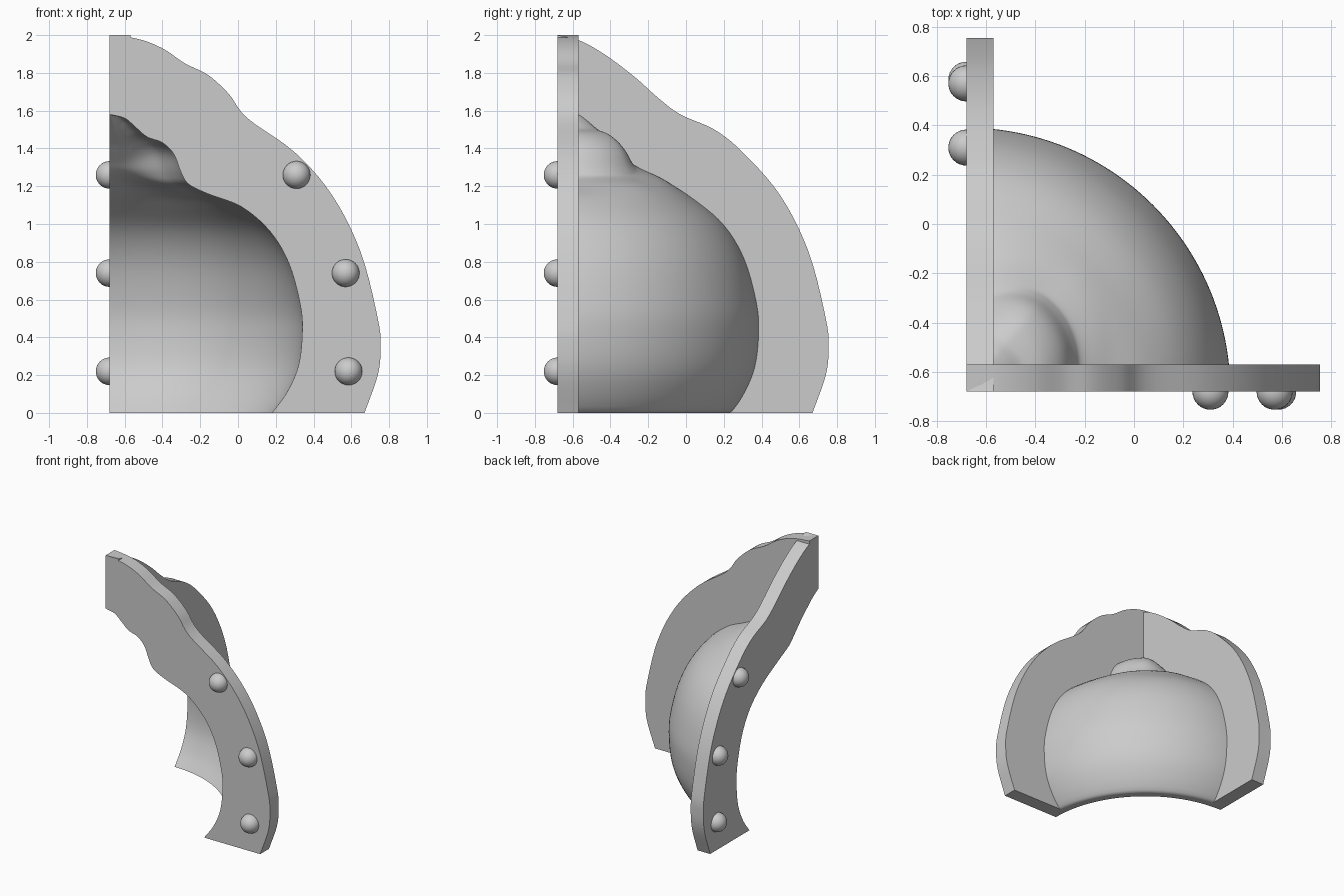
import bpy, bmesh, math
from mathutils import Vector

default_cube = bpy.data.objects.get("Cube")
if default_cube:
    bpy.data.objects.remove(default_cube, do_unlink=True)

CORNER = -0.68      # x and y of the vertical axis where the two flanges meet
PLATE = 0.11        # flange thickness
WALL = 0.05         # shell thickness
STUD = 0.073        # stud radius

# Profiles as (distance from the axis, height)
BELLY = [(.7, 1.09), (.85, .96), (.95, .79), (1.01, .57), (1.02, .42),
         (1.0, .25), (.94, .11), (.86, 0)]
FRONT_CAVITY = [(0, 1.58), (.08, 1.56), (.14, 1.51), (.2, 1.46), (.28, 1.43),
                (.34, 1.37), (.38, 1.27), (.42, 1.21), (.52, 1.16)] + BELLY
SIDE_CAVITY = [(0, 1.58), (.08, 1.53), (.14, 1.48), (.2, 1.43), (.25, 1.38),
               (.3, 1.33), (.35, 1.28), (.42, 1.24), (.52, 1.19)] + BELLY
RIM = [(.98, 1.38), (1.18, 1.15), (1.33, .85), (1.42, .5), (1.435, .35),
       (1.42, .2), (1.35, 0)]
FRONT_RIM = [(0, 2), (.15, 1.98), (.28, 1.93), (.4, 1.85), (.52, 1.79),
             (.63, 1.69), (.73, 1.56)] + RIM
SIDE_RIM = [(0, 2), (.12, 1.97), (.23, 1.91), (.33, 1.84), (.43, 1.76),
            (.53, 1.67), (.65, 1.58), (.83, 1.5)] + RIM
STUDS = [(.99, 1.26), (1.25, .74), (1.265, .22)]

# Single plain colour
grey = bpy.data.materials.new("plain_grey")
grey.use_nodes = True
colour = (0.6, 0.6, 0.6, 1)
grey.diffuse_color = colour
grey.node_tree.nodes["Principled BSDF"].inputs["Base Color"].default_value = colour


def smooth_path(points, steps=5):
    """Rounded curve passing through every point."""
    pts = [Vector(p) for p in points]
    ext = [2 * pts[0] - pts[1]] + pts + [2 * pts[-1] - pts[-2]]
    path = []
    for a, b, c, d in zip(ext, ext[1:], ext[2:], ext[3:]):
        for k in range(steps):
            t = k / steps
            path.append(b + (c - a) * t / 2
                        + (2 * a - 5 * b + 4 * c - d) * t**2 / 2
                        + (3 * b - a - 3 * c + d) * t**3 / 2)
    return path + [pts[-1]]


def offset(path, distance):
    """Push a profile outward, away from the cavity."""
    result = []
    for i, p in enumerate(path):
        run = path[min(i + 1, len(path) - 1)] - path[max(i - 1, 0)]
        out = Vector((-run.y, run.x)).normalized()
        q = p + out * distance
        result.append(Vector((max(q.x, 0), max(q.y, 0))))
    result[0] = Vector((0, path[0].y + distance))
    result[-1] = Vector((path[-1].x + distance, 0))
    return result


def finish(bm, name):
    bmesh.ops.recalc_face_normals(bm, faces=bm.faces)
    mesh = bpy.data.meshes.new(name)
    bm.to_mesh(mesh)
    bm.free()
    obj = bpy.data.objects.new(name, mesh)
    bpy.context.collection.objects.link(obj)
    mesh.materials.append(grey)
    bpy.ops.object.select_all(action="DESELECT")
    obj.select_set(True)
    bpy.context.view_layer.objects.active = obj
    bpy.ops.object.shade_smooth_by_angle(angle=math.radians(40))
    return obj


def place(r, z, angle):
    return Vector((CORNER + r * math.cos(angle), CORNER + r * math.sin(angle), z))


def flange(name, rim, cavity, angle, depth):
    """Flat plate between the outer rim and the cavity edge."""
    outline = smooth_path(rim) + offset(smooth_path(cavity), WALL / 2)[::-1]
    bm = bmesh.new()
    face = bm.faces.new([bm.verts.new(place(p.x, p.y, angle)) for p in outline])
    extruded = bmesh.ops.extrude_face_region(bm, geom=[face], use_keep_orig=True)
    moved = [g for g in extruded["geom"] if isinstance(g, bmesh.types.BMVert)]
    bmesh.ops.translate(bm, verts=moved, vec=depth)
    finish(bm, name)


def cavity_at(angle):
    """Cavity profile at a given turn: the stalk lump fades toward the side."""
    t = min(max((math.degrees(angle) - 48) / 34, 0), 1)
    fade = t * t * (3 - 2 * t)
    profile = []
    for i, (a, b) in enumerate(zip(FRONT_CAVITY, SIDE_CAVITY)):
        p = Vector(a).lerp(Vector(b), fade)
        if i < 9:
            p.x *= 1 + 0.16 * math.sin(2 * angle)
        profile.append(p)
    return smooth_path(profile)


# Curved quarter shell
bm = bmesh.new()
TURNS = 48
rings = []
for i in range(TURNS + 1):
    angle = math.pi / 2 * i / TURNS
    inner = cavity_at(angle)
    loop = inner + offset(inner, WALL)[::-1]
    rings.append([bm.verts.new(place(p.x, p.y, angle)) for p in loop])
for a, b in zip(rings, rings[1:]):
    for j in range(len(a)):
        k = (j + 1) % len(a)
        bm.faces.new((a[j], a[k], b[k], b[j]))
bm.faces.new(rings[0])
bm.faces.new(rings[-1])
bmesh.ops.remove_doubles(bm, verts=bm.verts, dist=0.0005)
finish(bm, "shell")

# Flanges
flange("front_flange", FRONT_RIM, FRONT_CAVITY, 0, (0, PLATE, 0))
flange("side_flange", SIDE_RIM, SIDE_CAVITY, math.pi / 2, (PLATE, 0, 0))

# Round alignment studs on both outer faces
for side, angle in (("front", 0), ("side", math.pi / 2)):
    for level, (r, z) in zip(("upper", "middle", "lower"), STUDS):
        bm = bmesh.new()
        bmesh.ops.create_uvsphere(bm, u_segments=32, v_segments=16, radius=STUD)
        bmesh.ops.translate(bm, verts=bm.verts, vec=place(r, z, angle))
        finish(bm, f"{side}_stud_{level}")
